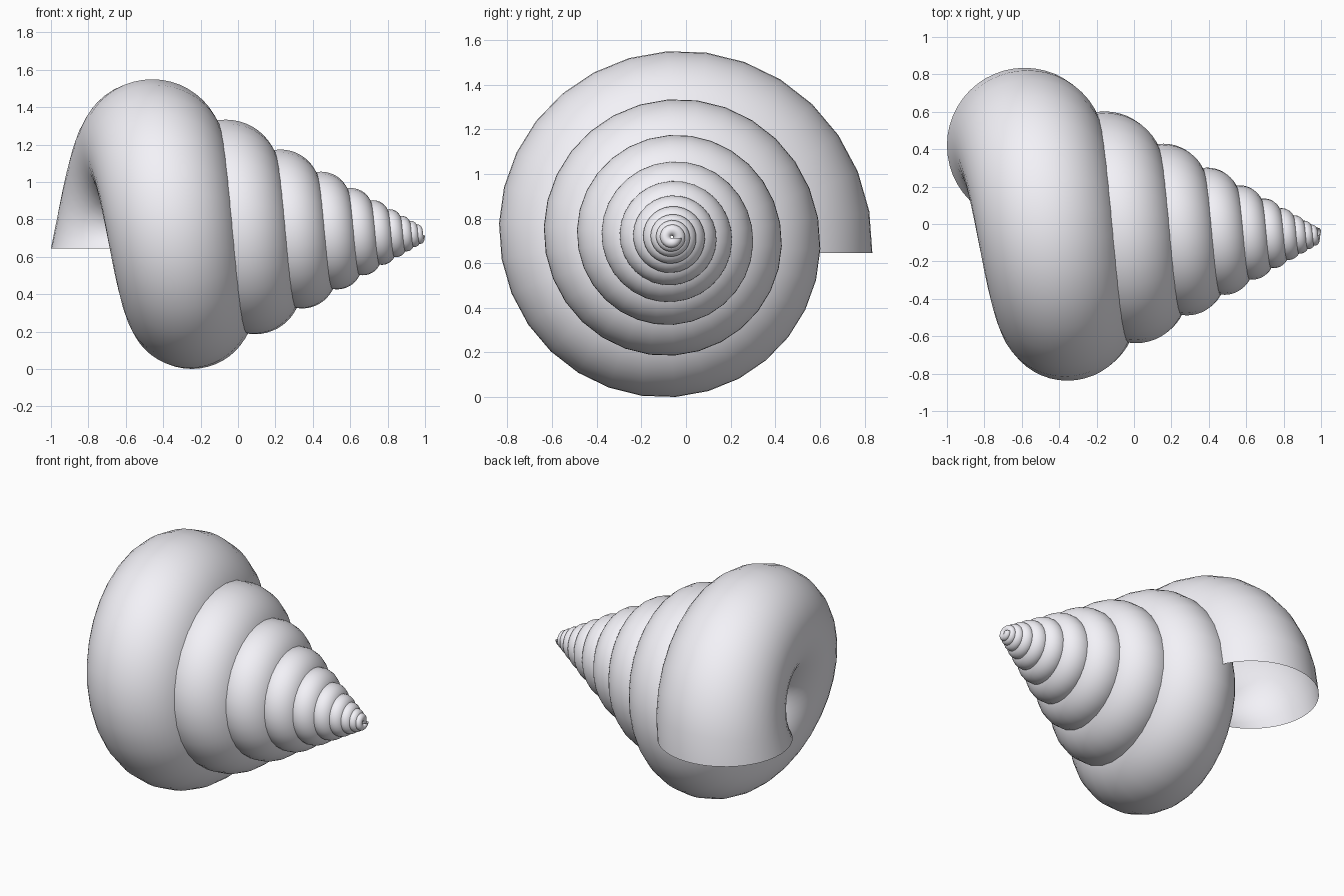
import bpy, bmesh, math

if "Cube" in bpy.data.objects:
    bpy.data.objects.remove(bpy.data.objects["Cube"])

# Spiral constants: axis runs along x through (AY, AZ), converging at AX
AX, AY, AZ = 1.061, -0.064, 0.717
GROWTH = 1.35             # size ratio per whorl
TURNS, STEPS, SIDES = 10, 30, 48
TUBE_R = 0.415            # mouth radius
TUBE_RHO = 0.484          # mouth centre distance from axis
TUBE_X = 1.646            # mouth centre distance from the apex along x
DROP = -0.072             # mouth plane lies slightly past the axis


def ring(bm, step):
    """One scaled, rotated cross-section circle of the shell tube."""
    phi = 2 * math.pi * step / STEPS
    s = GROWTH ** (-step / STEPS)
    c, n = math.cos(phi), math.sin(phi)
    verts = []
    for i in range(SIDES):
        a = 2 * math.pi * i / SIDES
        rho = s * (TUBE_RHO + TUBE_R * math.cos(a))
        x = AX - s * (TUBE_X + TUBE_R * math.sin(a))
        h = s * DROP
        verts.append(bm.verts.new((x, AY + rho * c - h * n, AZ + rho * n + h * c)))
    return verts


# Shell: open tube swept along a conical logarithmic spiral
bm = bmesh.new()
rings = [ring(bm, k) for k in range(TURNS * STEPS + 1)]
for r0, r1 in zip(rings, rings[1:]):
    for i in range(SIDES):
        j = (i + 1) % SIDES
        bm.faces.new((r0[i], r0[j], r1[j], r1[i])).smooth = True
bmesh.ops.recalc_face_normals(bm, faces=bm.faces)

# Make sure normals point out of the tube
bm.faces.ensure_lookup_table()
f = bm.faces[0]
centre = sum((v.co for v in rings[0]), rings[0][0].co * 0) / SIDES
if f.normal.dot(f.calc_center_median() - centre) < 0:
    bmesh.ops.reverse_faces(bm, faces=bm.faces)

mesh = bpy.data.meshes.new("spiral_shell")
bm.to_mesh(mesh)
bm.free()
shell = bpy.data.objects.new("spiral_shell", mesh)
bpy.context.collection.objects.link(shell)

# Pale shell colour
mat = bpy.data.materials.new("pale_shell")
mat.diffuse_color = (0.9, 0.89, 0.94, 1)
mat.use_nodes = True
mat.node_tree.nodes["Principled BSDF"].inputs["Base Color"].default_value = mat.diffuse_color
mesh.materials.append(mat)
